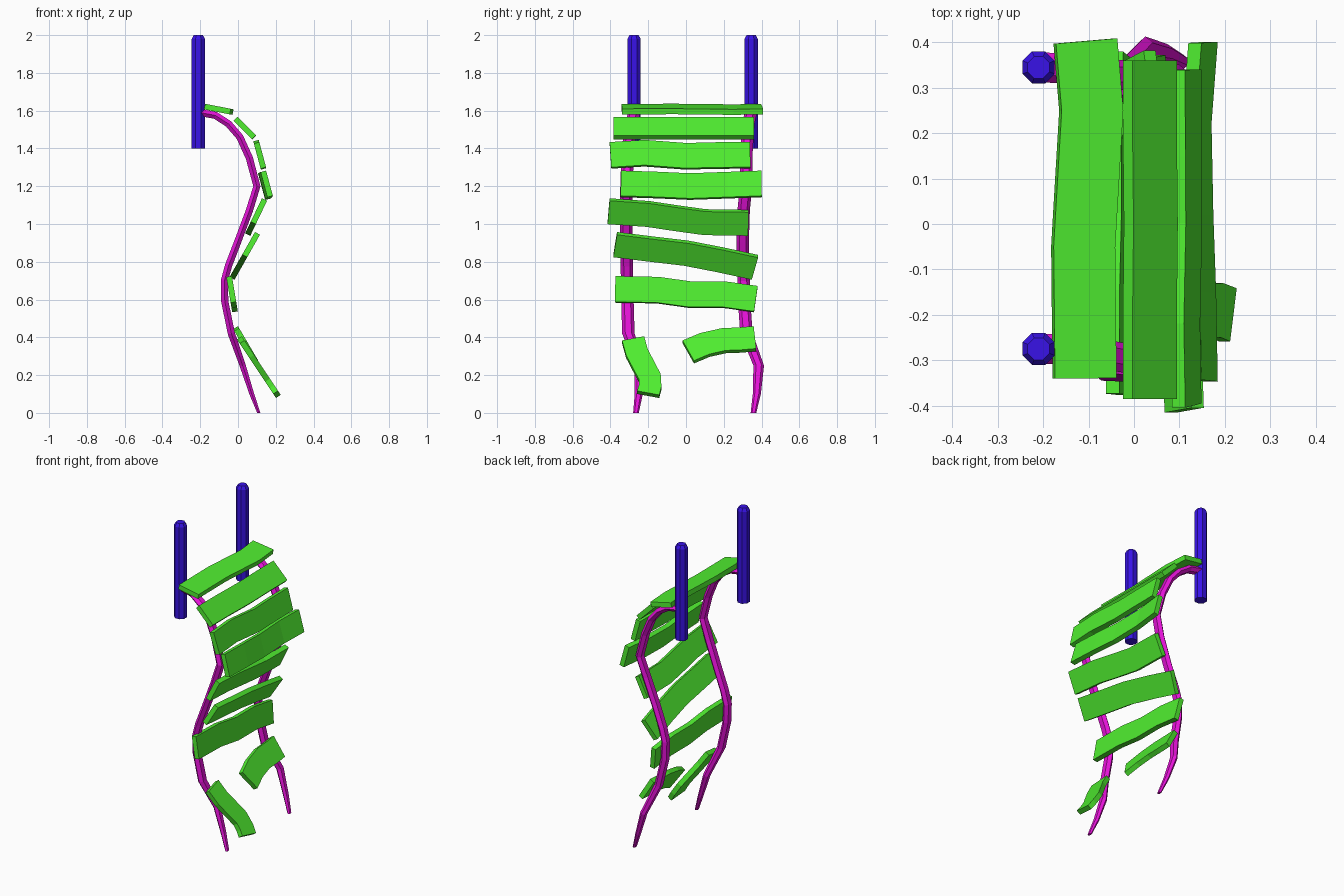
import bpy, bmesh
from math import cos, sin, tau
from mathutils import Vector

if "Cube" in bpy.data.objects:
    bpy.data.objects.remove(bpy.data.objects["Cube"])


def material(name, rgb):
    m = bpy.data.materials.new(name)
    m.diffuse_color = (*rgb, 1)
    m.use_nodes = True
    m.node_tree.nodes["Principled BSDF"].inputs["Base Color"].default_value = m.diffuse_color
    return m


GREEN = material("plank_green", (0.08, 0.85, 0.03))
BLUE = material("post_blue", (0.04, 0.006, 0.8))
PINK = material("rope_magenta", (0.8, 0.006, 0.7))


def loft(name, rings, mat):
    """Skin a list of equal-length vertex rings and cap both ends."""
    bm = bmesh.new()
    vs = [[bm.verts.new(p) for p in r] for r in rings]
    n = len(vs[0])
    for a, b in zip(vs, vs[1:]):
        for i in range(n):
            j = (i + 1) % n
            bm.faces.new((a[i], a[j], b[j], b[i]))
    bm.faces.new(vs[0])
    bm.faces.new(vs[-1])
    bmesh.ops.recalc_face_normals(bm, faces=bm.faces)
    me = bpy.data.meshes.new(name)
    bm.to_mesh(me)
    bm.free()
    me.materials.append(mat)
    ob = bpy.data.objects.new(name, me)
    bpy.context.collection.objects.link(ob)
    return ob


def post(name, y):
    rings = [[(-0.21 + r * cos(tau * (i + .5) / 8), y + r * sin(tau * (i + .5) / 8), z)
              for i in range(8)]
             for z, r in ((1.4, .038), (1.98, .038), (2.0, .026))]
    loft(name, rings, BLUE)


def rope(name, ys):
    pts = [Vector((x, y, z)) for (x, z), y in zip(ROPE_XZ, ys)]
    rings = []
    last = len(pts) - 1
    for k, p in enumerate(pts):
        t = pts[min(k + 1, last)] - pts[max(k - 1, 0)]
        n = Vector((-t.z, 0, t.x)).normalized()
        if k == last:
            n = Vector((1, 0, 0))
        s = 1 if k < 12 else (.85, .65, .45)[k - 12]
        rings.append([p + s * (Vector((0, .033 * cos(tau * i / 6), 0)) + n * .022 * sin(tau * i / 6))
                      for i in range(6)])
    loft(name, rings, PINK)


def plank(name, origin, up, path, width=.138, thick=.03):
    """path: (y, offset along up, optional offset along normal)."""
    o = Vector((origin[0], 0, origin[1]))
    v = Vector((up[0], 0, up[1])).normalized()
    n = Vector((v.z, 0, -v.x))
    rings = []
    last = len(path) - 1
    for k, p in enumerate(path):
        a, b = path[max(k - 1, 0)], path[min(k + 1, last)]
        du, dv = Vector((b[0] - a[0], b[1] - a[1])).normalized()
        side = Vector((0, -dv, 0)) + v * du
        c = o + Vector((0, p[0], 0)) + v * p[1] + n * (p[2] if len(p) > 2 else 0)
        rings.append([c + side * (i * width / 2) + n * (j * thick / 2)
                      for i, j in ((-1, -1), (1, -1), (1, 1), (-1, 1))])
    loft(name, rings, GREEN)


# Posts
post("post_left", -.275)
post("post_right", .345)

# Hanging ropes
ROPE_XZ = [(-.2, 1.59), (-.12, 1.575), (-.05, 1.53), (.01, 1.46), (.06, 1.35), (.1, 1.2),
           (.06, 1.07), (0, .91), (-.05, .78), (-.072, .7), (-.07, .59), (-.035, .42),
           (.025, .25), (.073, .1), (.11, 0)]
rope("rope_left", [-.275, -.278, -.29, -.3, -.31, -.315, -.318, -.315, -.313, -.312, -.31,
                   -.305, -.245, -.25, -.265])
rope("rope_right", [.345, .34, .33, .325, .318, .318, .305, .3, .303, .305, .308, .32,
                    .385, .375, .357])

# Whole planks: centre (x, z), direction across the plank, gently warped path
PLANKS = [
    ((-.107, 1.608), (-.145, .028), [(-.34, .002), (-.05, .005), (.1, -.004), (.25, -.013), (.403, 0)]),
    ((.035, 1.508), (-.1, .1), [(-.385, 0), (-.2, 0), (0, -.003), (.2, 0), (.36, 0)]),
    ((.115, 1.368), (-.035, .13), [(-.4, -.005), (-.22, .007), (0, -.01), (.15, -.006), (.34, -.004)]),
    ((.148, 1.208), (-.035, .13), [(-.345, .003, .005), (-.15, -.002), (.02, -.008, -.008),
                                  (.22, 0, -.01), (.4, .003, .005)]),
    ((.095, 1.035), (.055, .115), [(-.41, .036), (-.2, .02), (-.05, -.005), (.1, -.028), (.33, -.032)]),
    ((.035, .83), (.065, .115), [(-.375, .07), (-.2, .045), (0, .018), (.18, -.022), (.365, -.068)]),
    ((-.032, .632), (-.022, .13), [(-.375, .022), (-.15, .018), (.02, -.006), (.2, -.006), (.37, -.03)]),
]
for i, (o, u, path) in enumerate(PLANKS, 1):
    plank(f"plank_{i}", o, u, path)

# Two halves of the broken bottom plank
plank("broken_plank_right", (.035, .37), (-.1, .17),
      [(.012, -.055), (.1, -.012), (.2, .014), (.285, .018), (.365, .026)])
plank("broken_plank_left", (.115, .235), (-.2, .3),
      [(-.28, .182), (-.26, .095), (-.225, .015), (-.192, -.06), (-.19, -.12), (-.2, -.165)], width=.12)
